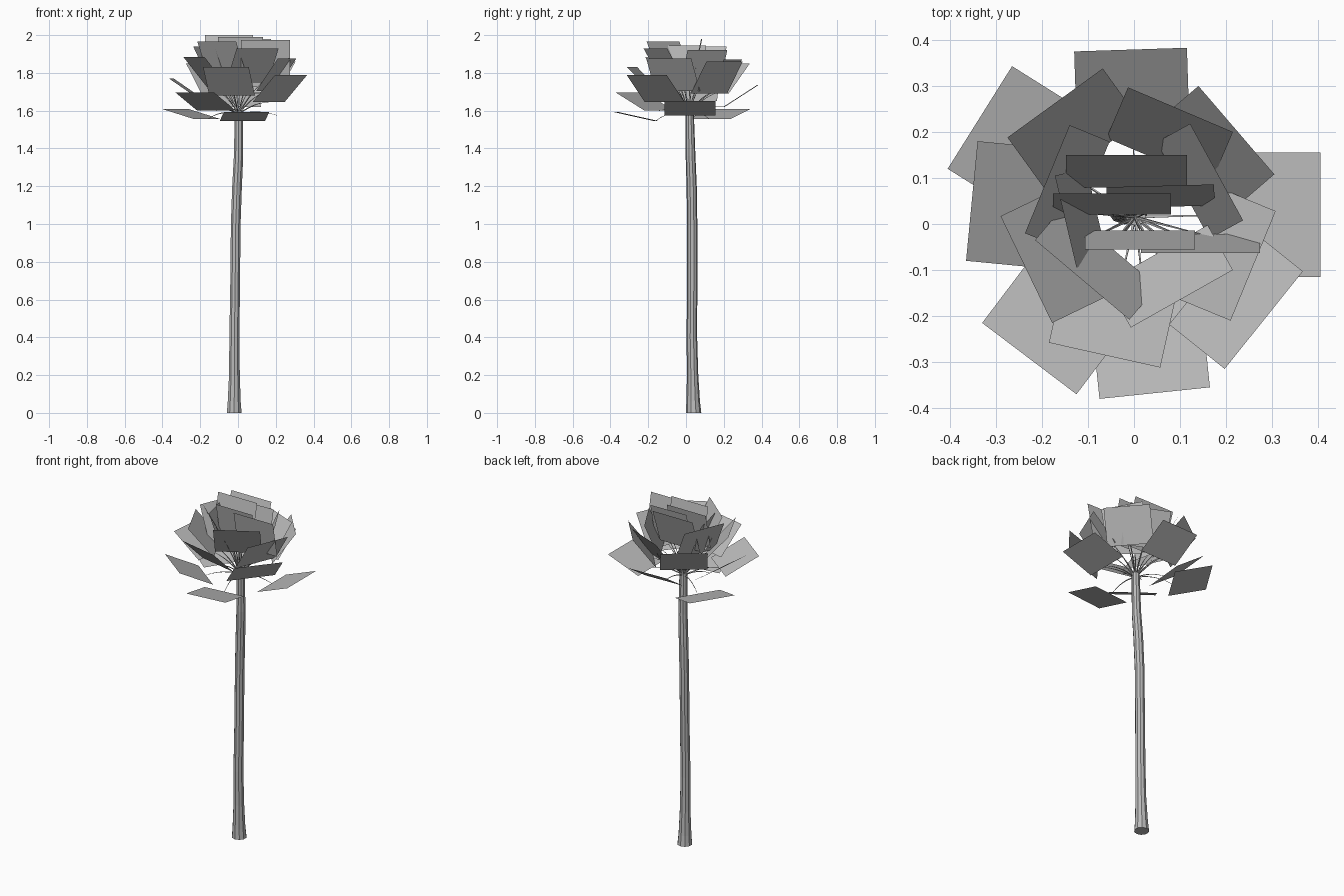
import bpy, bmesh, math
from mathutils import Vector

if "Cube" in bpy.data.objects:
    bpy.data.objects.remove(bpy.data.objects["Cube"], do_unlink=True)


def make_material(name, color):
    mat = bpy.data.materials.new(name)
    mat.use_nodes = True
    mat.diffuse_color = color
    mat.node_tree.nodes["Principled BSDF"].inputs["Base Color"].default_value = color
    return mat


plain_grey = make_material("plain grey", (0.5, 0.5, 0.5, 1))


def finish(bm, name):
    mesh = bpy.data.meshes.new(name)
    bm.to_mesh(mesh)
    bm.free()
    mesh.materials.append(plain_grey)
    obj = bpy.data.objects.new(name, mesh)
    bpy.context.collection.objects.link(obj)
    return obj


def add_tube(bm, points, radii, sides, horizontal=False):
    """Sweep a polygon along the points; horizontal keeps every ring level."""
    rings = []
    for i, point in enumerate(points):
        ahead = points[min(i + 1, len(points) - 1)]
        behind = points[max(i - 1, 0)]
        axis = Vector((0, 0, 1)) if horizontal else (ahead - behind).normalized()
        turn = Vector((0, 0, 1)).rotation_difference(axis)
        ring = []
        for k in range(sides):
            angle = math.tau * (k + 0.5) / sides
            offset = Vector((math.cos(angle), math.sin(angle), 0)) * radii[i]
            ring.append(bm.verts.new(point + turn @ offset))
        rings.append(ring)
    for low, high in zip(rings, rings[1:]):
        for k in range(sides):
            n = (k + 1) % sides
            bm.faces.new((low[k], low[n], high[n], high[k]))
    bm.faces.new(rings[0][::-1])
    bm.faces.new(rings[-1])


# Trunk: slightly leaning, flared at the foot (x, y, z, radius)
trunk_rings = [
    (-.02, .04, 0, .041), (-.02, .038, .06, .036), (-.019, .035, .2, .03),
    (-.019, .031, .4, .028), (-.015, .033, .7, .027), (-.012, .033, 1, .027),
    (-.005, .03, 1.2, .027), (.003, .024, 1.36, .026), (.004, .019, 1.6, .022),
]
bm = bmesh.new()
add_tube(bm, [Vector(r[:3]) for r in trunk_rings], [r[3] for r in trunk_rings], 10, True)
finish(bm, "trunk")

# Leaf cards by tier: two outer corners (x, y), outer height, drop to inner edge
LEAF_LENGTH = 0.212
lower_leaves = [
    (.405, -.115, .405, .155, 1.65, .075),
    (-.265, .343, -.405, .12, 1.61, .055),
    (-.075, -.38, .165, -.355, 1.592, .046),
    (-.34, .18, -.365, -.08, 1.77, .12),
    (.115, .383, -.13, .375, 1.735, .115),
    (-.33, -.215, -.125, -.37, 1.695, .095),
]
middle_leaves = [
    (.197, -.315, .367, -.103, 1.79, .145),
    (.305, .108, .14, .3, 1.86, .17),
    (-.068, .338, -.275, .188, 1.85, .16),
    (-.29, .017, -.178, -.215, 1.885, .16),
    (-.185, -.258, .057, -.312, 1.83, .15),
    (.21, -.21, .308, .028, 1.875, .172),
    (.215, .2, -.013, .297, 1.87, .175),
]
upper_leaves = [
    (.237, .008, .122, .218, 1.92, .195),
    (-.007, -.225, .215, -.1, 1.93, .18),
    (-.215, -.035, -.01, -.208, 1.965, .19),
    (-.14, .215, -.237, -.02, 1.94, .19),
    (.115, .15, -.148, .15, 1.985, .2),
    (.08, .066, -.176, .066, 2, .207),
    (.174, .086, -.06, .08, 1.98, .207),
    (-.107, -.055, .133, -.055, 1.99, .208),
    (.015, -.063, .274, -.063, 1.975, .208),
    (-.172, .105, -.125, -.095, 1.945, .2),
]
crown = Vector((.002, .015, 1.58))
stalks = bmesh.new()


def add_leaf(bm, x1, y1, x2, y2, z, drop):
    """Rectangular card sloping down towards the crown, plus its thin stalk."""
    a, b = Vector((x1, y1, z)), Vector((x2, y2, z))
    inward = Vector((0, 0, 1)).cross(b - a).normalized()
    run = math.sqrt(LEAF_LENGTH ** 2 - drop ** 2)
    shift = inward * run - Vector((0, 0, drop))
    bm.faces.new([bm.verts.new(p) for p in (a, b, b + shift, a + shift)])
    tip = (a + b) / 2 + shift
    bend = (crown + tip) / 2
    bend.z = max(bend.z, crown.z) + .03
    steps = [i / 6 for i in range(7)]
    path = [crown * (1 - t) ** 2 + bend * 2 * t * (1 - t) + tip * t * t for t in steps]
    add_tube(stalks, path, [.004 - .003 * t for t in steps], 4)


for name, leaves in (("lower_leaves", lower_leaves), ("middle_leaves", middle_leaves),
                     ("upper_leaves", upper_leaves)):
    bm = bmesh.new()
    for leaf in leaves:
        add_leaf(bm, *leaf)
    finish(bm, name)

# Stalks joining every leaf to the trunk
finish(stalks, "leaf_stalks")
